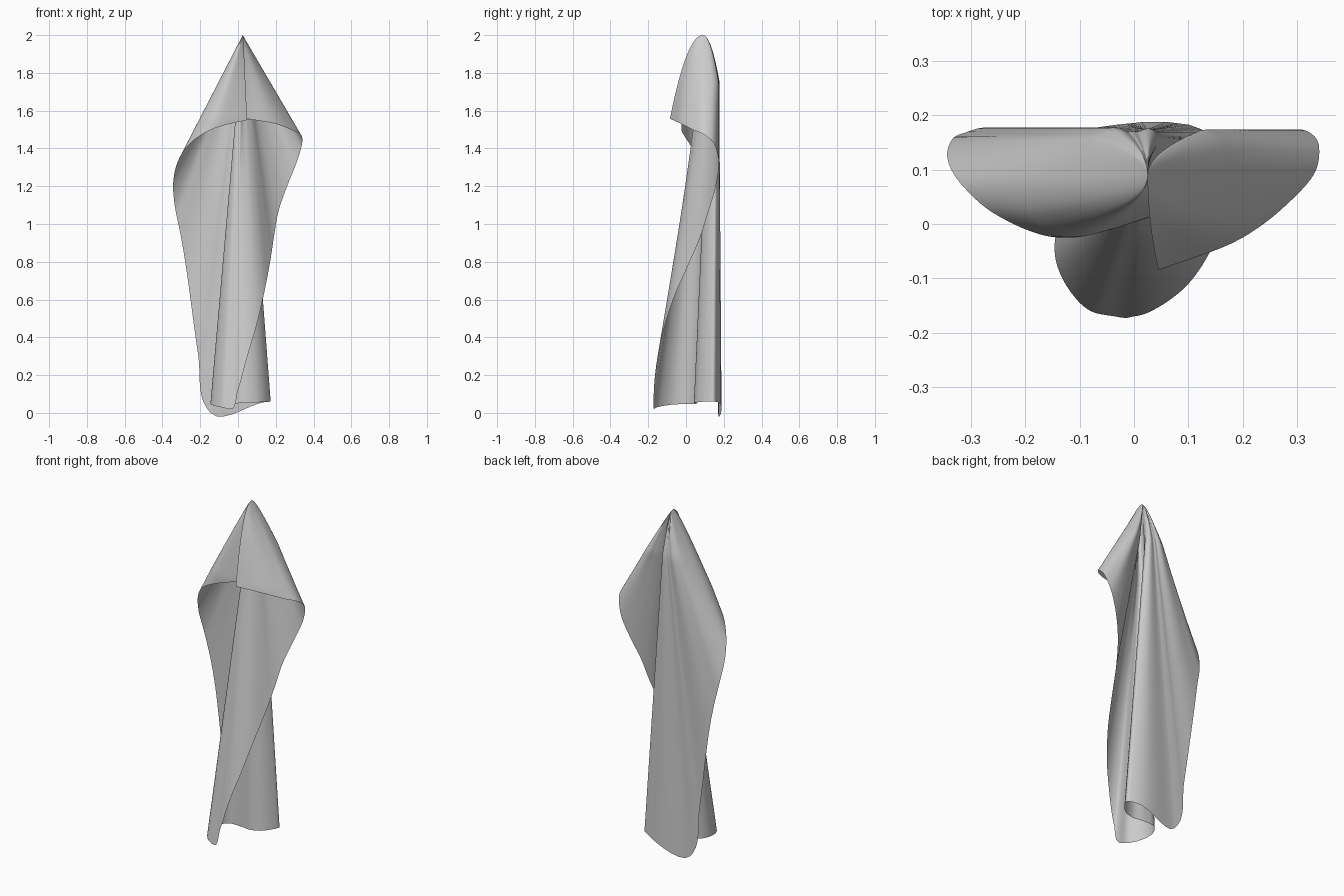
import bpy
from mathutils import Vector

if "Cube" in bpy.data.objects:
    bpy.data.objects.remove(bpy.data.objects["Cube"])

# A cloth hanging from one point: straight folds run from the apex to the hem.
APEX = Vector((0.025, 0.09, 2.0))

# Hem, walked along the cloth border: x, y, z and (if different) the depth y near the hood.
left_flap = [(.10, .04, 1.56), (0, .003, 1.54), (-.14, -.025, 1.50), (-.25, .015, 1.43),
             (-.315, .07, 1.34), (-.343, .12, 1.22), (-.335, .155, 1.10), (-.305, .17, .95)]
back_panel = [(-.21, .171, .30), (-.168, .171, .03), (-.145, .17, .0), (.14, .168, .057)]
inner_pleat = [(.172, .147, .06, .16), (.155, .105, .06, .145), (.11, .06, .056, .135),
               (.05, .042, .053, .12), (-.03, .055, .05, .11), (-.10, .05, .048, .095),
               (-.138, 0, .046, .08)]
front_panel = [(-.145, -.06, .045, .06), (-.12, -.12, .037, .05), (-.08, -.16, .028, .045),
               (-.035, -.17, .02, .045), (0, -.17, .12, .05), (.05, -.15, .3, .06),
               (.10, -.11, .47, .07), (.135, -.06, .62, .085), (.17, .02, .8, .105),
               (.19, .075, .93, .125), (.215, .12, 1.07, .14)]
right_flap = [(.26, .158, 1.20), (.315, .172, 1.34), (.34, .145, 1.43), (.335, .10, 1.47),
              (.28, .035, 1.50), (.2, -.025, 1.53), (.045, -.085, 1.557)]

hem = [Vector((p[0], p[1], p[2], p[3] if len(p) > 3 else p[1]))
       for p in left_flap + back_panel + inner_pleat + front_panel + right_flap]


def smooth_curve(pts, sub):
    """Chord-length Hermite spline through the points."""
    n = len(pts)
    h = [(pts[i + 1] - pts[i]).length for i in range(n - 1)]
    slope = [(pts[i + 1] - pts[i]) / h[i] for i in range(n - 1)]
    tan = [slope[0]]
    for i in range(1, n - 1):
        tan.append((slope[i - 1] * h[i] + slope[i] * h[i - 1]) / (h[i - 1] + h[i]))
    tan.append(slope[-1])
    out = []
    for i in range(n - 1):
        for k in range(sub):
            t = k / sub
            out.append(pts[i] * (2*t**3 - 3*t**2 + 1) + tan[i] * h[i] * (t**3 - 2*t*t + t)
                       + pts[i + 1] * (3*t*t - 2*t**3) + tan[i + 1] * h[i] * (t**3 - t*t))
    return out + [pts[-1]]


def fold_point(b, t):
    """Point on the fold line from the apex to hem point b; the depth opens quickly at the top."""
    x = APEX.x + (b[0] - APEX.x) * t
    z = APEX.z + (b[2] - APEX.z) * t
    drop, total = APEX.z - z, APEX.z - b[2]
    k = min(max((b[3] - .05) / .09, 0), 1)
    reach = min(.45 - .2 * k * k * (3 - 2 * k), total)
    if drop < reach:
        y = APEX.y + (b[3] - APEX.y) * (drop / reach) ** .5
    else:
        y = b[3] + (b[1] - b[3]) * (drop - reach) / max(total - reach, 1e-6)
    return (x, y, z)


# Draped cloth sheet
ROWS = 44
border = smooth_curve(hem, 7)
verts = [tuple(APEX)]
for b in border:
    verts += [fold_point(b, (r / ROWS) ** 1.7) for r in range(1, ROWS + 1)]
faces = []
for i in range(len(border) - 1):
    a, c = 1 + i * ROWS, 1 + (i + 1) * ROWS
    faces.append((0, a, c))
    faces += [(a + r, a + r + 1, c + r + 1, c + r) for r in range(ROWS - 1)]

mesh = bpy.data.meshes.new("draped_cloth")
mesh.from_pydata(verts, [], faces)
mesh.update()
cloth = bpy.data.objects.new("draped_cloth", mesh)
bpy.context.collection.objects.link(cloth)
mesh.polygons.foreach_set("use_smooth", [True] * len(mesh.polygons))
